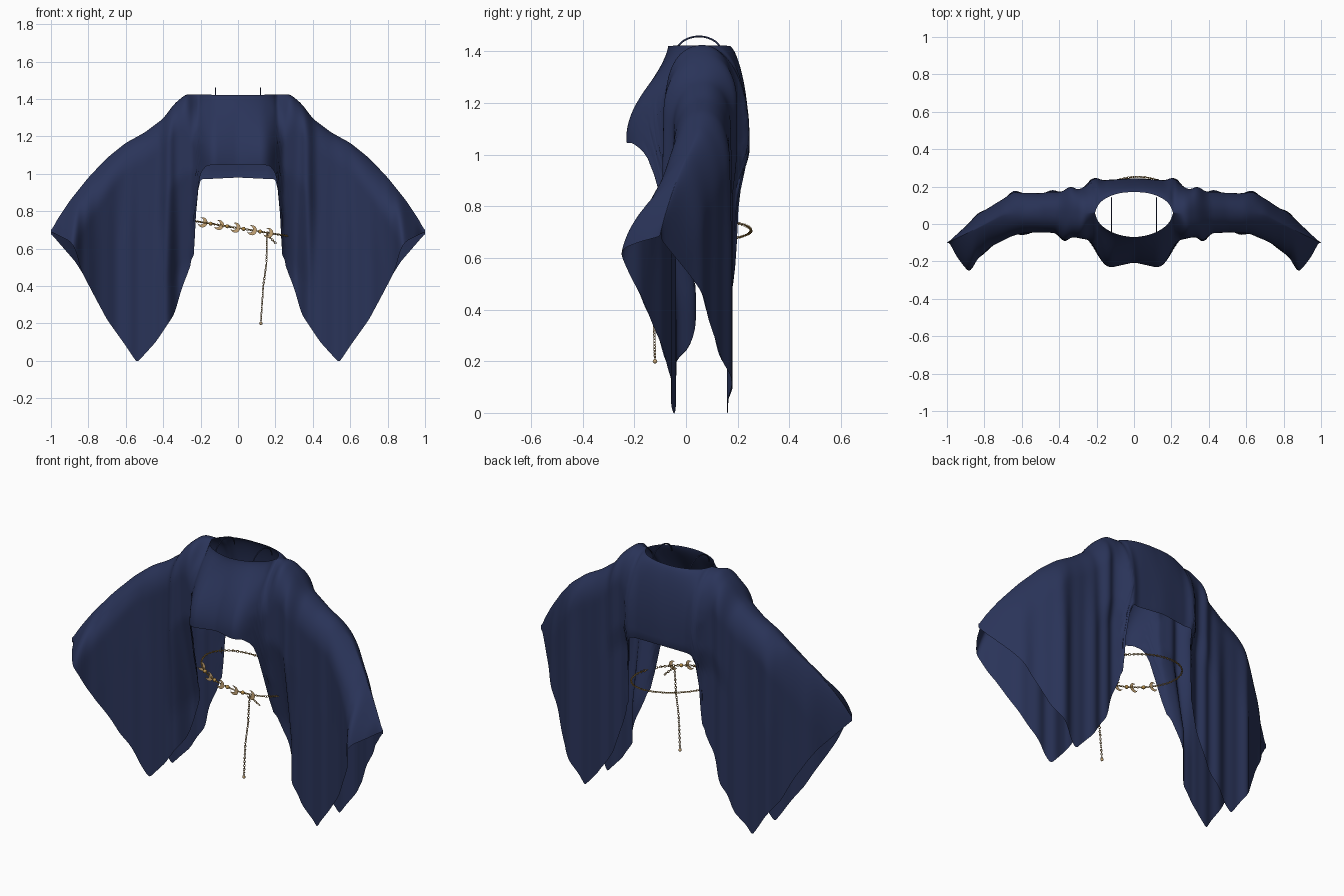
import bpy, bmesh, math
from mathutils import Vector, Matrix

if "Cube" in bpy.data.objects:
    bpy.data.objects.remove(bpy.data.objects["Cube"])


def material(name, rgb, rough=0.8):
    m = bpy.data.materials.new(name)
    m.use_nodes = True
    m.diffuse_color = (*rgb, 1)
    bsdf = m.node_tree.nodes["Principled BSDF"]
    bsdf.inputs["Base Color"].default_value = (*rgb, 1)
    bsdf.inputs["Roughness"].default_value = rough
    return m


NAVY = material("navy cloth", (0.023, 0.034, 0.1))
GOLD = material("warm gold", (0.46, 0.27, 0.07))
PALE = material("pale gold", (0.58, 0.39, 0.19))


def finish(bm, name, mat, angle=60):
    me = bpy.data.meshes.new(name)
    bm.to_mesh(me)
    bm.free()
    ob = bpy.data.objects.new(name, me)
    bpy.context.collection.objects.link(ob)
    me.materials.append(mat)
    bpy.ops.object.select_all(action="DESELECT")
    ob.select_set(True)
    bpy.context.view_layer.objects.active = ob
    bpy.ops.object.shade_smooth_by_angle(angle=math.radians(angle))
    return ob


def lerp_keys(keys, x):
    for (x0, v0), (x1, v1) in zip(keys, keys[1:]):
        if x <= x1:
            return v0 + (v1 - v0) * max(0, x - x0) / (x1 - x0)
    return keys[-1][1]


def soft(keys, x, w=0.016):
    return sum(lerp_keys(keys, abs(x + w * k / 2)) for k in range(-2, 3)) / 5


def clamp(v):
    return max(0, min(1, v))


# Outline of the draped cloth, as (distance from the middle, value)
RIDGE_Z = [(0, 1.42), (.28, 1.425), (.34, 1.375), (.4, 1.295), (.5, 1.22), (.6, 1.165),
           (.7, 1.085), (.8, .98), (.9, .855), (.97, .75), (1, .69)]
RIDGE_Y = [(0, .05), (.5, .07), (.7, .05), (.85, -.03), (1, -.1)]
INNER_HEM = [(.215, .9), (.226, .6), (.26, .49), (.3, .39), (.34, .25), (.44, .1),
             (.54, -.01), (.6, .08), (.7, .22)]
FRONT_HEM = [(0, 1.05), (.17, 1.045), (.2, 1.0)] + INNER_HEM + [
    (.775, .36), (.84, .485), (.87, .6), (.9, .64), (1, .69)]
BACK_HEM = [(0, .98), (.205, .97)] + INNER_HEM + [(.76, .35), (.82, .45), (.87, .53), (1, .68)]
FRONT_Y = [(0, -.205), (.13, -.235), (.17, -.205), (.23, -.09), (.33, -.07), (.37, -.09),
           (.41, -.05), (.6, -.045), (.69, -.085), (.775, -.125), (.84, -.19), (.87, -.255),
           (.9, -.255), (.96, -.2), (1, -.1)]
BACK_Y = [(0, .245), (.17, .235), (.21, .25), (.25, .205), (.3, .185), (.34, .205), (.39, .17),
          (.65, .165), (.72, .125), (.78, .085), (.83, .055), (.9, -.01), (1, -.1)]
DOME = [(0, .37), (.2, .35), (.3, .17), (.6, .16), (.8, .25), (.9, .3), (1, .2)]
# How roundly each sheet falls away from the ridge: low is full, high is flat
FRONT_FALL = [(0, 1.6), (.17, 1.5), (.27, .4), (.36, .4), (.6, .5), (.9, 1), (1, 1)]
BACK_FALL = [(0, .68), (.25, .45), (.6, .5), (1, .7)]
# How far the inner hems curl in towards each other
FRONT_CURL = [(.19, 0), (.22, .08), (.26, .1), (.31, .11), (.36, .07), (.43, 0)]
BACK_CURL = [(.19, .03), (.225, .045), (.26, .02), (.34, .015), (.4, 0)]
FOLDS = [(0, 0), (.2, .002), (.3, .008), (.65, .009), (.85, .005), (1, 0)]


def cloth_point(x, t, front):
    top, hem = soft(RIDGE_Z, x), soft(FRONT_HEM if front else BACK_HEM, x, .01)
    sign = -1 if front else 1
    # the neck opening is an ellipse; beyond it both sheets share one ridge
    e = max(0, 1 - (x / .205) ** 2)
    y0 = soft(RIDGE_Y, x) + sign * .12 * math.sqrt(e)
    y1 = soft(FRONT_Y if front else BACK_Y, x)
    drop = max(top - hem, 0) * t
    q = min(drop / soft(DOME, x), 1)
    fall = soft(FRONT_FALL if front else BACK_FALL, x)
    y = y0 + (y1 - y0) * (1 - (1 - q) ** 2) ** fall
    curl = soft(FRONT_CURL if front else BACK_CURL, x)
    y -= sign * curl * clamp((drop - .42) / (.5 if front else .12))
    # hanging folds deepen towards the hem
    wave = math.sin(abs(x) * 31 + sign * .8) + .4 * math.sin(abs(x) * 62 + x)
    y += soft(FOLDS, x) * wave * min(1, drop * 2)
    z = top - drop
    # rippled inner edges of the side drapes
    edge = max(0, 1 - abs(abs(x) - .225) / .05) * min(1, drop * 2)
    ripple = edge * (.007 * math.sin(z * 55) + .005 * math.sin(z * 23))
    return Vector((x + math.copysign(ripple, x), y, z))


# Poncho: front and back sheets joined along the shoulders and arms
bm = bmesh.new()
COLS, ROWS = 220, 38
for front in (True, False):
    grid = []
    for i in range(COLS + 1):
        x = -1 + 2 * i / COLS
        grid.append([bm.verts.new(cloth_point(x, (j / ROWS) ** 2, front))
                     for j in range(ROWS + 1)])
    for a, b in zip(grid, grid[1:]):
        for j in range(ROWS):
            quad = (a[j], a[j + 1], b[j + 1], b[j])
            bm.faces.new(quad if front else quad[::-1])
bmesh.ops.remove_doubles(bm, verts=bm.verts, dist=.0002)
finish(bm, "draped_poncho", NAVY, 80)


# Thin straps arching over the neck opening
def tube(name, points, radius, mat):
    cu = bpy.data.curves.new(name, "CURVE")
    cu.dimensions = "3D"
    cu.bevel_depth = radius
    cu.bevel_resolution = 2
    sp = cu.splines.new("POLY")
    sp.points.add(len(points) - 1)
    for p, co in zip(sp.points, points):
        p.co = (*co, 1)
    cu.materials.append(mat)
    ob = bpy.data.objects.new(name, cu)
    bpy.context.collection.objects.link(ob)


for side, sx in (("left", 1), ("right", -1)):
    arc = [math.pi * k / 16 for k in range(17)]
    tube("neck_strap_" + side,
         [(sx * .12, .05 - .09 * math.cos(a), 1.39 + .068 * math.sin(a)) for a in arc], .0035, NAVY)


# Chains made of alternating links
def add_link(bm, pos, direction, turn):
    rot = direction.to_track_quat("X", "Z").to_matrix().to_4x4()
    m = Matrix.Translation(pos) @ rot @ Matrix.Rotation(turn, 4, "X")
    rings = []
    for i in range(10):
        a = math.tau * i / 10
        rings.append([])
        for k in range(4):
            b = math.tau * k / 4
            r = .0048 + .0018 * math.cos(b)
            p = Vector((1.5 * r * math.cos(a), r * math.sin(a), .0018 * math.sin(b)))
            rings[-1].append(bm.verts.new(m @ p))
    for i in range(10):
        r0, r1 = rings[i], rings[(i + 1) % 10]
        for k in range(4):
            n = (k + 1) % 4
            bm.faces.new((r0[k], r1[k], r1[n], r0[n]))


def chain(name, path, mat, step=.0115):
    bm = bmesh.new()
    travelled, nxt, count = 0, 0, 0
    for p, q in zip(path, path[1:]):
        length = (q - p).length
        while nxt <= travelled + length:
            pos = p.lerp(q, (nxt - travelled) / length)
            add_link(bm, pos, q - p, math.pi / 2 * (count % 2) + .4)
            nxt += step
            count += 1
        travelled += length
    bmesh.ops.recalc_face_normals(bm, faces=bm.faces)
    finish(bm, name, mat)


def belt_point(a):
    x = .02 + .26 * math.cos(a)
    return Vector((x, .056 + .196 * math.sin(a), .71 - .16 * x))


chain("belt_chain", [belt_point(math.tau * k / 90) for k in range(91)], GOLD)
drop_path = [Vector(p) for p in ((.155, -.115, .68), (.152, -.125, .52),
                                 (.135, -.125, .4), (.122, -.12, .2))]
chain("hanging_chain", drop_path, PALE)
chain("belt_tail", [Vector((.16, -.11, .67)), Vector((.205, -.09, .625))], GOLD)


def front_of_belt(x):
    return belt_point(-math.acos((x - .02) / .26))


# Crescent charms and small studs along the front of the belt
def crescent(name, centre, size=.027, thick=.009):
    bm = bmesh.new()
    n = 14
    rows = []
    for i in range(n + 1):
        s = 2 * i / n - 1
        a, b = math.radians(140) * s, math.radians(113) * s
        outer = Vector((math.cos(a), 0, math.sin(a))) * size
        inner = Vector((-.496 + .69 * math.cos(b), 0, .69 * math.sin(b))) * size
        rows.append((bm.verts.new(outer), bm.verts.new(inner)))
    for (o0, i0), (o1, i1) in zip(rows, rows[1:]):
        bm.faces.new((o0, o1, i1, i0))
    bmesh.ops.solidify(bm, geom=bm.faces[:], thickness=thick)
    bmesh.ops.recalc_face_normals(bm, faces=bm.faces)
    tilt = Matrix.Rotation(math.radians(25), 4, "Y")
    bm.transform(Matrix.Translation(centre) @ tilt)
    finish(bm, name, PALE, 35)


def bead(name, centre, radius, mat):
    bm = bmesh.new()
    bmesh.ops.create_icosphere(bm, subdivisions=2, radius=radius,
                               matrix=Matrix.Translation(centre))
    finish(bm, name, mat)


for k in range(5):
    x = -.19 + .088 * k
    crescent(f"crescent_charm_{k + 1}", front_of_belt(x) + Vector((0, -.006, 0)))
    if k < 4:
        bead(f"belt_stud_{k + 1}", front_of_belt(x + .044), .011, GOLD)
bead("chain_end_bead", drop_path[-1], .009, PALE)
